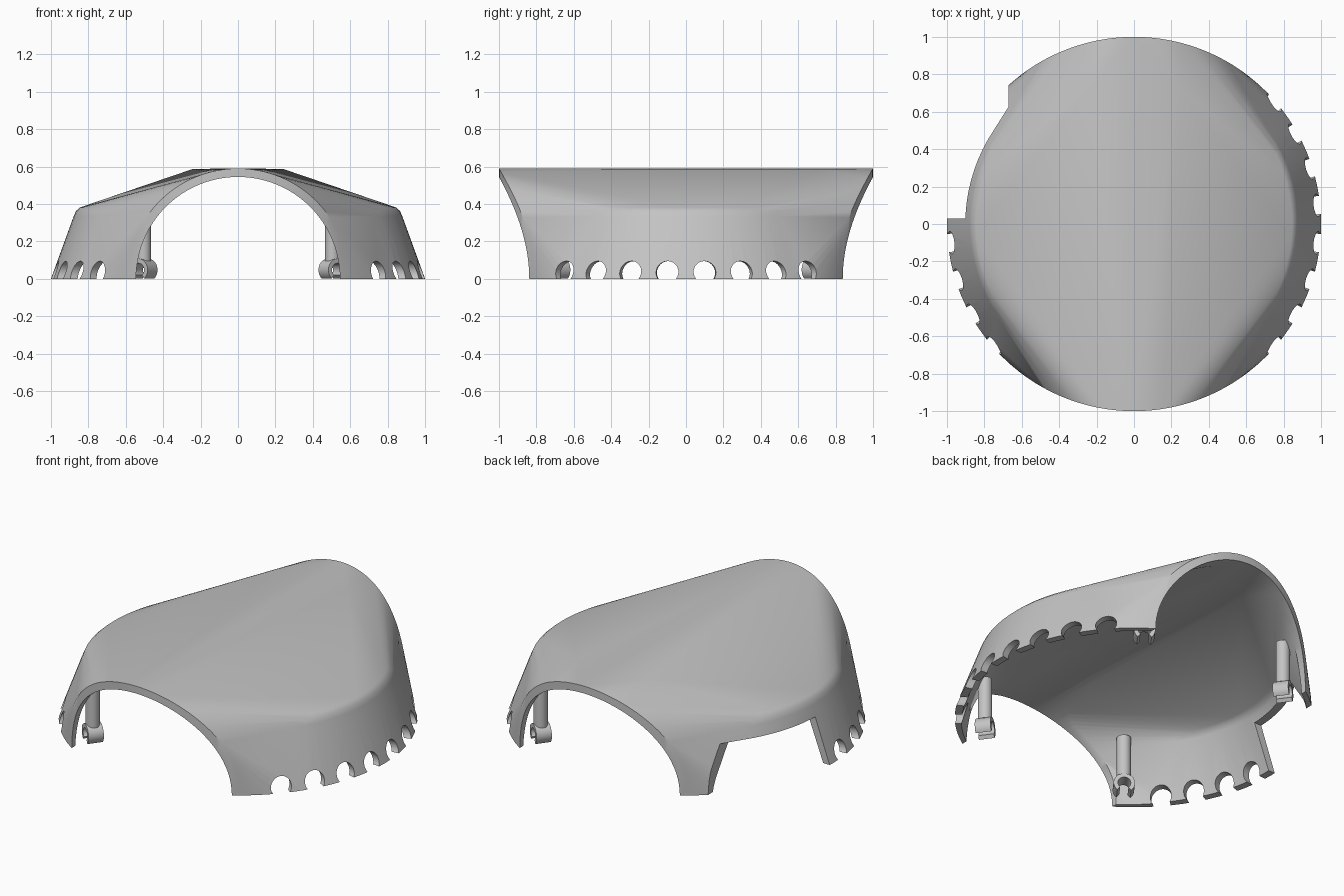
import bpy, bmesh, math
from math import sin, cos, pi, radians, sqrt
from mathutils import Matrix, Vector

if "Cube" in bpy.data.objects:
    bpy.data.objects.remove(bpy.data.objects["Cube"], do_unlink=True)

grey = bpy.data.materials.new("light_grey")
grey.use_nodes = True
colour = (0.55, 0.55, 0.55, 1)
grey.diffuse_color = colour
grey.node_tree.nodes["Principled BSDF"].inputs["Base Color"].default_value = colour


def make_object(name, bm):
    bmesh.ops.recalc_face_normals(bm, faces=bm.faces)
    mesh = bpy.data.meshes.new(name)
    bm.to_mesh(mesh)
    bm.free()
    mesh.materials.append(grey)
    obj = bpy.data.objects.new(name, mesh)
    bpy.context.collection.objects.link(obj)
    return obj


def select(obj):
    bpy.ops.object.select_all(action='DESELECT')
    obj.select_set(True)
    bpy.context.view_layer.objects.active = obj


def smooth(obj, angle=35):
    select(obj)
    bpy.ops.object.shade_smooth_by_angle(angle=radians(angle))


def cut(obj, cutter):
    mod = obj.modifiers.new("cut", 'BOOLEAN')
    mod.operation = 'DIFFERENCE'
    mod.solver = 'EXACT'
    mod.object = cutter
    select(obj)
    bpy.ops.object.modifier_apply(modifier=mod.name)
    bpy.data.objects.remove(cutter, do_unlink=True)


def canopy(name, rings, arch_radius, reach, peak):
    """Convex skin over round base rings, two end arches and two rear roof corners."""
    bm = bmesh.new()
    for r, z in rings:
        for i in range(96):
            a = 2 * pi * i / 96
            bm.verts.new((r * cos(a), r * sin(a), z))
    for side in (-1, 1):
        for i in range(1, 48):
            a = pi * i / 48
            x = arch_radius * cos(a)
            bm.verts.new((x, side * sqrt(reach ** 2 - x * x), arch_radius * sin(a)))
        bm.verts.new((side * peak[0], peak[1], peak[2]))
    hull = bmesh.ops.convex_hull(bm, input=bm.verts)
    loose = [v for v in bm.verts if not v.link_faces]
    bmesh.ops.delete(bm, geom=loose, context='VERTS')
    return make_object(name, bm)


def cylinder(name, radius, length, matrix, sides):
    bm = bmesh.new()
    bmesh.ops.create_cone(bm, cap_ends=True, segments=sides, radius1=radius,
                          radius2=radius, depth=length, matrix=matrix)
    return make_object(name, bm)


# Hollow shell
shell = canopy("shell", [(1, 0), (0.878, 0.335), (0.866, 0.363), (0.845, 0.382)],
               0.59, 1.0, (0.24, 0.72, 0.588))
cavity = canopy("cavity", [(0.975, -0.05), (0.838, 0.31), (0.825, 0.33), (0.805, 0.345)],
                0.535, 0.96, (0.21, 0.69, 0.543))
cut(shell, cavity)

# Arched openings at both ends
cut(shell, cylinder("arch_cutter", 0.545, 3, Matrix.Rotation(pi / 2, 4, 'X'), 96))

# Open corner in the side wall
bm = bmesh.new()
bmesh.ops.create_cube(bm, size=1)
low, high = Vector((-1.2, 0.03, -0.1)), Vector((-0.67, 1.2, 0.27))
for v in bm.verts:
    v.co = [low[k] if v.co[k] < 0 else high[k] for k in range(3)]
cut(shell, make_object("corner_cutter", bm))

# Round notches along the lower edge
for half_turn in (0, pi):
    for i in range(8):
        angle = half_turn + radians(11.7) * (i - 3.5)
        if cos(angle) < 0 and sin(angle) > 0:
            continue
        place = (Matrix.Rotation(angle, 4, 'Z') @ Matrix.Translation((1, 0, 0.035))
                 @ Matrix.Rotation(pi / 2, 4, 'Y'))
        cut(shell, cylinder("notch_cutter", 0.06, 0.4, place, 32))
smooth(shell)


def clip(name, place):
    """C-shaped clip, open downwards, its axis along local x."""
    bm = bmesh.new()
    steps, start, end = 24, radians(-50), radians(230)
    loops = []
    for i in range(steps + 1):
        a = start + (end - start) * i / steps
        loops.append([bm.verts.new(place @ Vector((x, r * cos(a), r * sin(a))))
                      for x, r in ((-0.045, 0.036), (0.045, 0.036),
                                   (0.045, 0.06), (-0.045, 0.06))])
    for one, two in zip(loops, loops[1:]):
        for k in range(4):
            n = (k + 1) % 4
            bm.faces.new((one[k], one[n], two[n], two[k]))
    bm.faces.new(loops[0])
    bm.faces.new(loops[-1])
    return make_object(name, bm)


# Posts with clips beside each arch end
for sx, side in ((-1, "right"), (1, "left")):
    for sy, end in ((-1, "front"), (1, "back")):
        x, y = sx * 0.505, sy * 0.69
        post = cylinder(f"{end}_{side}_post", 0.04, 0.265,
                        Matrix.Translation((x, y, 0.2275)), 32)
        smooth(post)
        turn = Matrix.Rotation(math.atan2(y, x), 4, 'Z')
        smooth(clip(f"{end}_{side}_clip", Matrix.Translation((x, y, 0.048)) @ turn))
